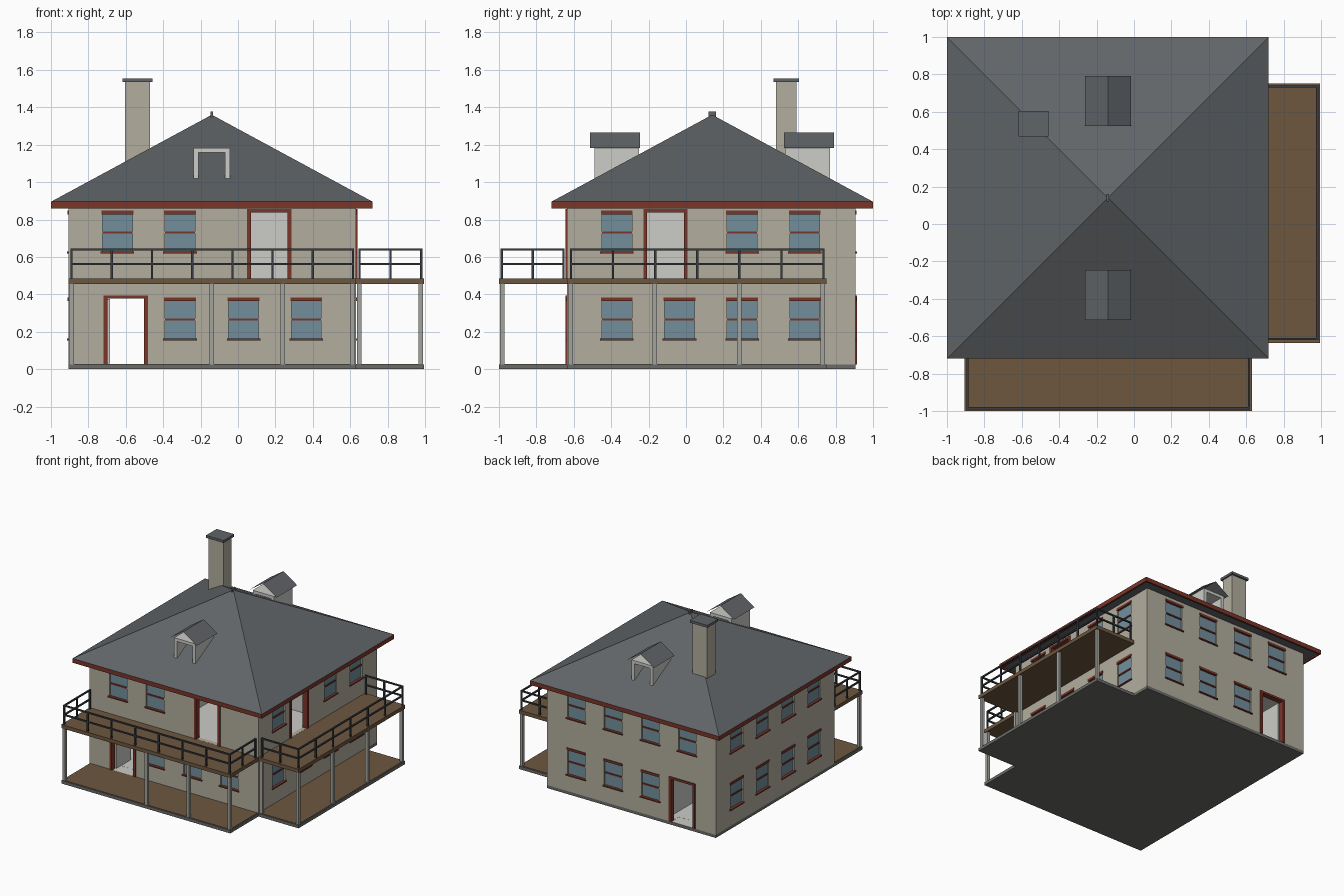
import bpy, bmesh

cube = bpy.data.objects.get("Cube")
if cube:
    bpy.data.objects.remove(cube, do_unlink=True)


def material(name, *srgb):
    rgb = [c / 12.92 if c < 0.04 else ((c + 0.055) / 1.055) ** 2.4 for c in srgb]
    m = bpy.data.materials.new(name)
    m.use_nodes = True
    m.diffuse_color = (*rgb, 1)
    bsdf = next(n for n in m.node_tree.nodes if n.type == 'BSDF_PRINCIPLED')
    bsdf.inputs["Base Color"].default_value = (*rgb, 1)
    bsdf.inputs["Roughness"].default_value = 0.9
    return m


WALL = material("stone wall", 0.70, 0.68, 0.62)
ROOF = material("slate roof", 0.38, 0.395, 0.41)
WOOD = material("deck wood", 0.43, 0.34, 0.25)
RED = material("red trim", 0.48, 0.21, 0.16)
GLASS = material("window glass", 0.45, 0.56, 0.61)
LIGHT = material("light plaster", 0.80, 0.80, 0.78)
RAIL = material("dark rail", 0.22, 0.24, 0.26)
POST = material("grey post", 0.64, 0.64, 0.62)
BASE = material("base grey", 0.42, 0.42, 0.41)


def add_object(name, bm, mat):
    bmesh.ops.recalc_face_normals(bm, faces=bm.faces)
    me = bpy.data.meshes.new(name)
    bm.to_mesh(me)
    bm.free()
    me.materials.append(mat)
    ob = bpy.data.objects.new(name, me)
    bpy.context.collection.objects.link(ob)
    return ob


def boxes(name, items, mat):
    """One object made of boxes given as (x0, x1, y0, y1, z0, z1)."""
    bm = bmesh.new()
    for x0, x1, y0, y1, z0, z1 in items:
        vs = bmesh.ops.create_cube(bm, size=1)["verts"]
        for v in vs:
            v.co = (x1 if v.co.x > 0 else x0,
                    y1 if v.co.y > 0 else y0,
                    z1 if v.co.z > 0 else z0)
    return add_object(name, bm, mat)


def polygon_mesh(name, points, faces, mat):
    bm = bmesh.new()
    vs = [bm.verts.new(p) for p in points]
    for f in faces:
        bm.faces.new([vs[i] for i in f])
    return add_object(name, bm, mat)


# Main dimensions
X0, X1, Y0, Y1 = -0.905, 0.63, -0.635, 0.905
T = 0.035
BASE_Z, DECK_Z0, DECK_Z1, EAVE = 0.025, 0.455, 0.485, 0.895

# Each wall: axis it runs along, outer plane, outward sign
WALLS = {"front": ("x", Y0, -1), "back": ("x", Y1, 1),
         "left": ("y", X1, 1), "right": ("y", X0, -1)}


def on_wall(wall, u0, u1, d0, d1, z0, z1):
    """Box on a wall: u runs along it, d is the distance outward."""
    axis, plane, sign = WALLS[wall]
    a, b = sorted((plane + sign * d0, plane + sign * d1))
    return (u0, u1, a, b, z0, z1) if axis == "x" else (a, b, u0, u1, z0, z1)


# Window and door layout
XS = (-0.645, -0.31, 0.03, 0.365)
YS = (-0.37, -0.035, 0.30, 0.635)
LOW, HIGH = 0.16, 0.625
windows = [("front", u, LOW) for u in XS[1:]] + [("front", u, HIGH) for u in XS[:2]]
windows += [("back", u, LOW) for u in XS[1:]] + [("back", u, HIGH) for u in XS]
windows += [("left", u, LOW) for u in YS]
windows += [("left", u, HIGH) for u in (YS[0], YS[2], YS[3])]
windows += [("right", u, z) for u in YS for z in (LOW, HIGH)]
doors = [("front", -0.6, BASE_Z), ("back", -0.6, BASE_Z),
         ("front", 0.167, DECK_Z1), ("left", -0.11, DECK_Z1)]

cuts, glass, trim, door_trim = [], [], [], []
for wall, u, z in windows:
    cuts.append(on_wall(wall, u - 0.08, u + 0.08, -0.1, 0.05, z, z + 0.22))
    glass.append(on_wall(wall, u - 0.082, u + 0.082, -0.03, -0.012, z, z + 0.222))
    trim.append(on_wall(wall, u - 0.085, u + 0.085, -0.015, 0.006, z + 0.203, z + 0.222))
    trim.append(on_wall(wall, u - 0.08, u + 0.08, -0.013, -0.004, z + 0.1, z + 0.111))
    trim.append(on_wall(wall, u - 0.09, u + 0.09, -0.015, 0.01, z - 0.006, z + 0.004))
for wall, u, z in doors:
    h = 0.37
    cuts.append(on_wall(wall, u - 0.1, u + 0.1, -0.1, 0.05, z + 0.0005, z + h - 0.015))
    for s in (-1, 1):
        a, b = sorted((u + s * 0.098, u + s * 0.118))
        door_trim.append(on_wall(wall, a, b, -T, 0.008, z, z + h))
    door_trim.append(on_wall(wall, u - 0.098, u + 0.098, -T, 0.008, z + h - 0.017, z + h))

# House shell: hollow storeys, then window and door openings
house = boxes("house_walls", [(X0, X1, Y0, Y1, BASE_Z, 0.885)], WALL)
inner = (X0 + T, X1 - T, Y0 + T, Y1 - T)
rooms = boxes("rooms_cutter", [(*inner, BASE_Z + 0.001, DECK_Z0),
                               (*inner, DECK_Z1, 0.868)], LIGHT)
openings = boxes("openings_cutter", cuts, WALL)
for cutter in (rooms, openings):
    cutter.hide_render = True
    mod = house.modifiers.new(cutter.name, 'BOOLEAN')
    mod.operation, mod.solver, mod.object = 'DIFFERENCE', 'EXACT', cutter
bpy.context.view_layer.update()
shell = bpy.data.meshes.new_from_object(
    house.evaluated_get(bpy.context.evaluated_depsgraph_get()))
house.modifiers.clear()
house.data = shell
for cutter in (rooms, openings):
    bpy.data.objects.remove(cutter, do_unlink=True)
shell.materials.clear()
shell.materials.append(WALL)
shell.materials.append(LIGHT)
for f in shell.polygons:
    c = f.center
    inside = inner[0] - 0.002 < c.x < inner[1] + 0.002 and inner[2] - 0.002 < c.y < inner[3] + 0.002
    f.material_index = 1 if inside and 0.02 < c.z < 0.875 else 0

boxes("window_glass", glass, GLASS)
boxes("window_trim", trim, RED)
boxes("door_frames", door_trim, RED)
boxes("inner_partitions", [(-0.44, -0.42, inner[2], inner[3], BASE_Z, DECK_Z0),
                           (inner[0], inner[1], 0.2, 0.22, DECK_Z1, 0.868),
                           (-0.25, -0.23, inner[2], 0.2, DECK_Z1, 0.868)], LIGHT)
boxes("open_door_leaves", [(-0.697, -0.685, Y0 + T, Y0 + T + 0.19, 0.03, 0.375),
                           (-0.697, -0.685, Y1 - T - 0.19, Y1 - T, 0.03, 0.375)], LIGHT)

# Base slab and porch floors
PX, PY, SY = 0.995, -1.0, 0.75
outline = [(X0, PY), (X1, PY), (X1, Y0), (PX, Y0), (PX, SY), (X1, SY), (X1, Y1), (X0, Y1)]
n = len(outline)
polygon_mesh("base_slab",
             [(x, y, z) for z in (0, BASE_Z) for x, y in outline],
             [range(n), range(n, 2 * n)]
             + [(i, (i + 1) % n, (i + 1) % n + n, i + n) for i in range(n)], BASE)
g = 0.008
boxes("porch_floor", [(X0 + g, X1 - g, PY + g, Y0, BASE_Z - 0.002, BASE_Z + 0.003),
                      (X1, PX - g, Y0 + g, SY - g, BASE_Z - 0.002, BASE_Z + 0.003)], WOOD)
boxes("upper_deck", [(X0, X1, PY, Y0, DECK_Z0, DECK_Z1),
                     (X1, PX, Y0, SY, DECK_Z0, DECK_Z1)], WOOD)

# Porch posts
spots = [(x, -0.982) for x in (-0.888, -0.14, 0.24, 0.613)]
spots += [(0.977, y) for y in (-0.615, -0.168, 0.285, 0.732)] + [(0.648, -0.615)]
r = 0.012
boxes("porch_posts", [(x - r, x + r, y - r, y + r, BASE_Z, DECK_Z0) for x, y in spots], POST)

# Balcony railings: runs of balusters with two rails
rails = []


def railing(a, b, parts):
    h = 0.006
    (ax, ay), (bx, by) = a, b
    for i in range(parts + 1):
        x, y = ax + (bx - ax) * i / parts, ay + (by - ay) * i / parts
        rails.append((x - h, x + h, y - h, y + h, DECK_Z1, 0.64))
    for z in (0.562, 0.638):
        rails.append((min(ax, bx) - h, max(ax, bx) + h,
                      min(ay, by) - h, max(ay, by) + h, z - 0.005, z + 0.006))


FY, FX = -0.985, 0.98
railing((-0.89, FY), (0.615, FY), 7)
railing((-0.89, FY), (-0.89, -0.655), 2)
railing((0.615, FY), (0.615, -0.655), 2)
railing((FX, -0.615), (FX, 0.735), 6)
railing((0.65, -0.615), (FX, -0.615), 2)
railing((0.65, 0.735), (FX, 0.735), 2)
boxes("balcony_railing", rails, RAIL)

# Hipped roof, red fascia and ridge cap
RX0, RX1, RY0, RY1, APEX = -1.0, 0.72, -0.72, 1.0, 1.36
CX, CY = (RX0 + RX1) / 2, (RY0 + RY1) / 2
corners = [(RX0, RY0), (RX1, RY0), (RX1, RY1), (RX0, RY1)]
polygon_mesh("hipped_roof",
             [(x, y, EAVE) for x, y in corners] + [(CX, CY, APEX)],
             [(0, 1, 4), (1, 2, 4), (2, 3, 4), (3, 0, 4)], ROOF)
f = 0.015
boxes("fascia", [(RX0, RX1, RY0, RY0 + f, 0.86, EAVE), (RX0, RX1, RY1 - f, RY1, 0.86, EAVE),
                 (RX0, RX0 + f, RY0 + f, RY1 - f, 0.86, EAVE),
                 (RX1 - f, RX1, RY0 + f, RY1 - f, 0.86, EAVE)], RED)
boxes("soffit", [(RX0 + f, RX1 - f, RY0 + f, RY1 - f, 0.872, 0.888)], ROOF)
boxes("ridge_cap", [(CX - 0.007, CX + 0.007, CY - 0.02, CY + 0.02, 1.345, 1.377)], ROOF)

# Dormers: open box frames under thin open-gabled roofs
for side, s in (("front", -1), ("back", 1)):
    y0, y1 = sorted((CY + s * 0.63, CY + s * 0.39))
    boxes(side + "_dormer_frame", [(CX - 0.097, CX - 0.07, y0, y1, 0.98, 1.182),
                                   (CX + 0.07, CX + 0.097, y0, y1, 0.98, 1.182),
                                   (CX - 0.07, CX + 0.07, y0, y1, 1.157, 1.182)], LIGHT)
    ya, yb = CY + s * 0.652, CY + s * 0.385
    polygon_mesh(side + "_dormer_roof",
                 [(CX + dx, y, z) for y in (ya, yb)
                  for dx, z in ((-0.123, 1.182), (0, 1.265), (0.123, 1.182))],
                 [(0, 1, 4, 3), (1, 2, 5, 4)], ROOF)

# Chimney
boxes("chimney", [(-0.605, -0.47, 0.48, 0.59, 0.95, 1.538)], WALL)
boxes("chimney_cap", [(-0.618, -0.458, 0.467, 0.605, 1.535, 1.555)], ROOF)
